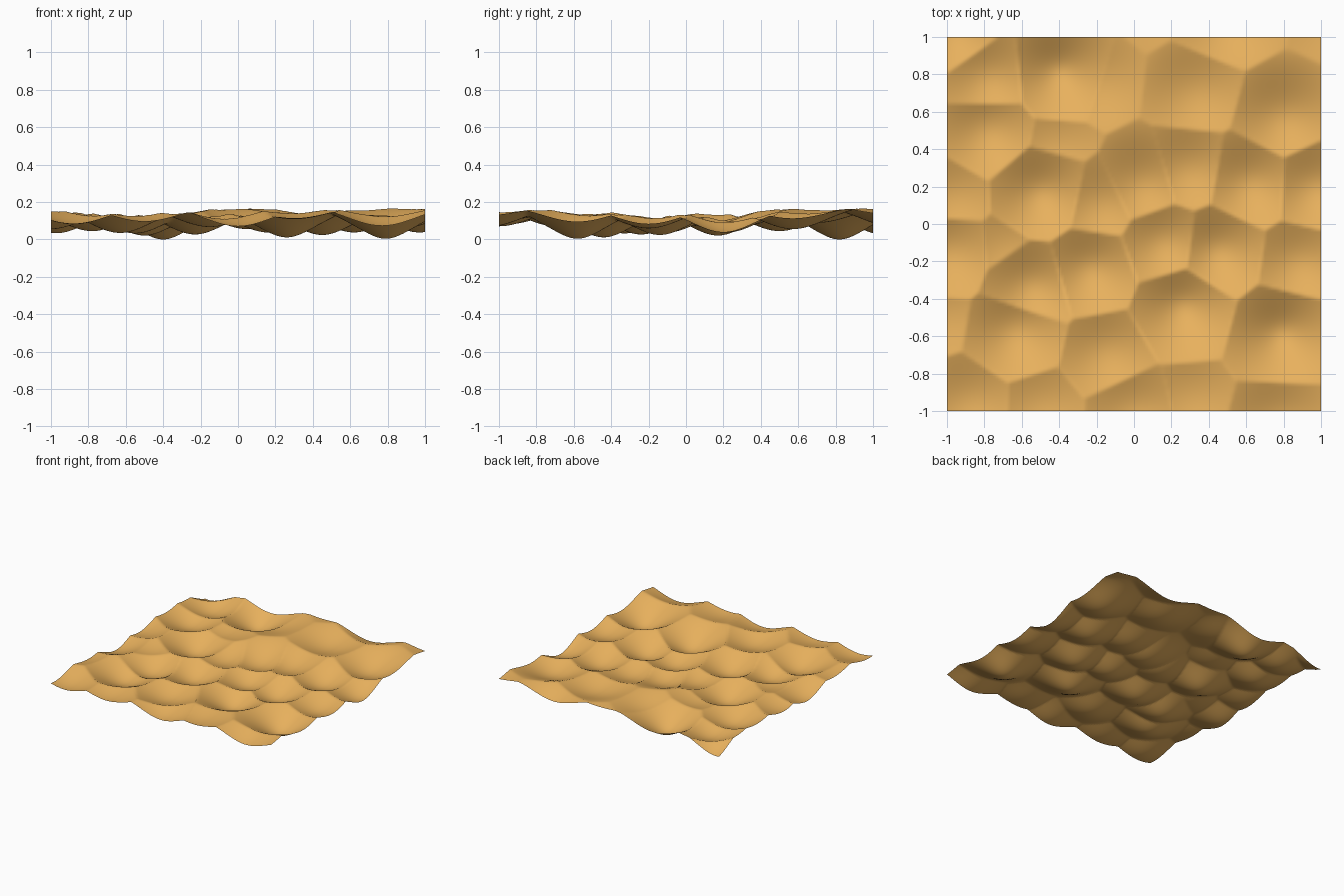
import bpy, bmesh, math

# Bowl centres of the rippled sheet: x, y, squared depth below the sheet
BOWLS = [
    # back rows
    (-0.97, 1.05, .018), (-0.78, 0.78, .028), (-0.40, 0.82, .010), (-0.22, 0.76, .060),
    (0.08, 1.12, .115), (0.33, 0.70, .050), (0.50, 1.12, .035), (1.05, 1.10, .090),
    (0.80, 0.57, .030),
    # middle rows, behind centre
    (-0.78, 0.50, .025), (-0.43, 0.43, .062), (-0.50, 0.17, .016), (-0.98, 0.15, .048),
    (-0.18, 0.10, .037), (0.05, 0.21, .030), (0.29, 0.28, .035), (0.62, 0.22, .022),
    (0.97, 0.20, .022),
    # middle rows, in front of centre
    (-1.00, -0.15, .030), (-0.69, -0.13, .060), (-0.55, -0.33, .020), (-0.23, -0.24, .018),
    (0.16, -0.10, .022), (0.45, -0.14, .017), (0.88, -0.20, .032),
    # front rows
    (-1.03, -0.50, .075), (-0.63, -0.57, .021), (-0.15, -0.68, .036), (0.26, -0.44, .013),
    (0.79, -0.58, .011), (-0.88, -0.95, .045), (-0.50, -0.97, .055), (0.00, -1.00, .038),
    (0.30, -0.93, .066), (0.77, -1.06, .036),
]
HEIGHT = 0.165
SEGMENTS = 140


def distance_to_bowl(x, y):
    return math.sqrt(min((x - a) ** 2 + (y - b) ** 2 + w for a, b, w in BOWLS))


# Sheet: a fine grid raised by the distance to the nearest bowl centre
bm = bmesh.new()
bmesh.ops.create_grid(bm, x_segments=SEGMENTS, y_segments=SEGMENTS, size=1.0)
for v in bm.verts:
    v.co.z = distance_to_bowl(v.co.x, v.co.y)

# Stand it on z = 0 with the right height, levelling off towards the tallest ridges
low = min(v.co.z for v in bm.verts)
high = max(v.co.z for v in bm.verts)
for v in bm.verts:
    t = (v.co.z - low) / (high - low)
    v.co.z = HEIGHT * (1 - max(0.0, 1 - t) ** 1.5)
for f in bm.faces:
    f.smooth = True

mesh = bpy.data.meshes.new("rippled_sheet")
bm.to_mesh(mesh)
bm.free()
sheet = bpy.data.objects.new("rippled_sheet", mesh)
bpy.context.collection.objects.link(sheet)

# Sand colour
sand = bpy.data.materials.new("sand")
sand.diffuse_color = (0.81, 0.44, 0.11, 1)
mesh.materials.append(sand)
